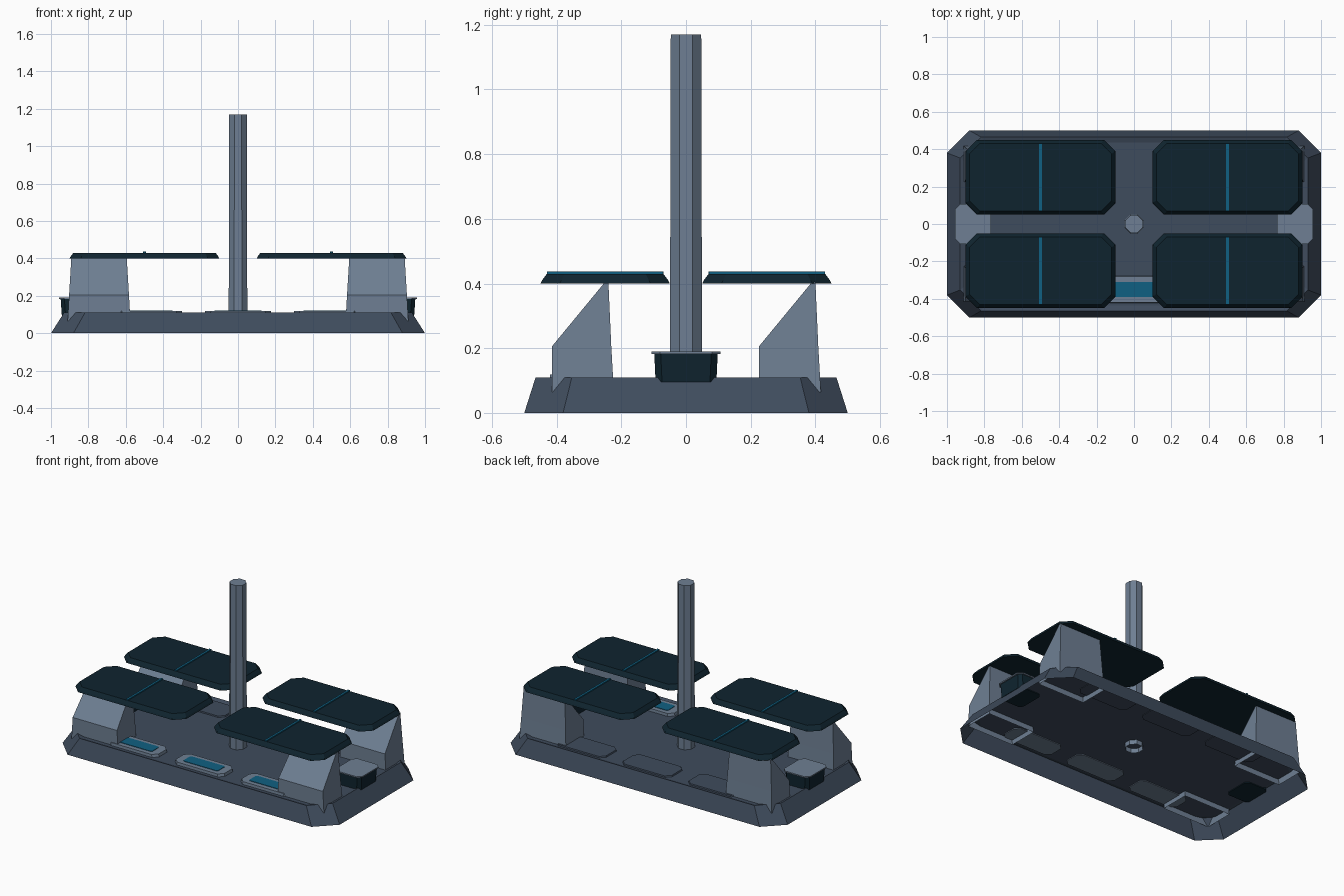
import bpy, bmesh, math

if "Cube" in bpy.data.objects:
    bpy.data.objects.remove(bpy.data.objects["Cube"])


def srgb(r, g, b):
    return tuple(((c / 255 + 0.055) / 1.055) ** 2.4 for c in (r, g, b)) + (1.0,)


def material(name, *rgb):
    m = bpy.data.materials.new(name)
    m.diffuse_color = srgb(*rgb)
    m.use_nodes = True
    m.node_tree.nodes["Principled BSDF"].inputs["Base Color"].default_value = m.diffuse_color
    return m


BASE = material("dark slate", 63, 76, 93)
METAL = material("light slate", 110, 127, 147)
PANEL = material("deep teal", 15, 36, 47)
GLOW = material("blue", 16, 96, 130)


def octagon(cx, cy, hx, hy, c, z):
    """Rectangle ring with chamfered corners, counter-clockwise."""
    pts = [(hx, -hy + c), (hx, hy - c), (hx - c, hy), (-hx + c, hy),
           (-hx, hy - c), (-hx, -hy + c), (-hx + c, -hy), (hx - c, -hy)]
    return [(cx + x, cy + y, z) for x, y in pts]


def circle(r, z, n=8):
    return [(r * math.cos(2 * math.pi * (i + 0.5) / n),
             r * math.sin(2 * math.pi * (i + 0.5) / n), z) for i in range(n)]


def loft(name, rings, mat, bottom=True):
    """Skin stacked rings, cap the top and optionally the bottom."""
    bm = bmesh.new()
    rows = [[bm.verts.new(p) for p in ring] for ring in rings]
    n = len(rows[0])
    for a, b in zip(rows, rows[1:]):
        for i in range(n):
            j = (i + 1) % n
            bm.faces.new((a[i], a[j], b[j], b[i]))
    bm.faces.new(rows[-1])
    if bottom:
        bm.faces.new(rows[0][::-1])
    me = bpy.data.meshes.new(name)
    bm.to_mesh(me)
    bm.free()
    me.materials.append(mat)
    ob = bpy.data.objects.new(name, me)
    bpy.context.collection.objects.link(ob)
    return ob


# Hollow base shell, open below, with a slightly sunk deck
loft("base", [octagon(0, 0, 1.0, 0.5, 0.12, 0),
              octagon(0, 0, 0.93, 0.465, 0.112, 0.11),
              octagon(0, 0, 0.90, 0.435, 0.105, 0.10)], BASE, bottom=False)

# Central mast
loft("mast", [circle(0.054, 0.07), circle(0.051, 1.17)], METAL, bottom=False)

for sx in (-1, 1):
    for sy, y0 in ((-1, -0.415), (1, 0.225)):
        tag = ("left" if sx < 0 else "right") + ("_front" if sy < 0 else "_back")

        # Wedge leg: upright front, sloped upper face, open below
        cx = 0.743 * sx
        rings = []
        for z, hx, ya, yb in ((0.065, 0.168, 0, 0.192),
                              (0.205, 0.160, 0, 0.184),
                              (0.405, 0.148, 0.165, 0.175)):
            ya, yb = y0 + ya, y0 + yb
            rings.append([(cx - hx, ya, z), (cx + hx, ya, z),
                          (cx + hx, yb, z), (cx - hx, yb, z)])
        loft("leg_" + tag, rings, METAL, bottom=False)

        # Flat pad with bevelled rim
        px, py = 0.5 * sx, 0.25 * sy
        loft("pad_" + tag, [octagon(px, py, 0.40, 0.20, 0.06, 0.40),
                            octagon(px, py, 0.395, 0.195, 0.06, 0.41),
                            octagon(px, py, 0.38, 0.18, 0.055, 0.43)], PANEL)

        # Light strip across the pad
        loft("pad_strip_" + tag, [octagon(px, py, 0.007, 0.18, 0.001, z)
                                  for z in (0.43, 0.437)], GLOW)

    # End box with a lid
    side = "left" if sx < 0 else "right"
    ex = 0.86 * sx
    loft("end_box_" + side, [octagon(ex, 0, 0.082, 0.094, 0.02, 0.095),
                             octagon(ex, 0, 0.088, 0.098, 0.02, 0.182)], PANEL)
    loft("end_lid_" + side, [octagon(ex, 0, 0.096, 0.106, 0.025, z)
                             for z in (0.182, 0.19)], METAL)

for i, x in enumerate((-0.475, 0, 0.475)):
    # Front light: frame with a glowing plate
    loft(f"front_frame_{i}", [octagon(x, -0.35, 0.18, 0.072, 0.03, 0.095),
                              octagon(x, -0.35, 0.175, 0.070, 0.03, 0.118)], METAL)
    loft(f"front_light_{i}", [octagon(x, -0.35, 0.125, 0.04, 0.008, z)
                              for z in (0.117, 0.121)], GLOW)
    # Back hatch plate
    loft(f"back_hatch_{i}", [octagon(x, 0.345, 0.18, 0.085, 0.03, 0.095),
                             octagon(x, 0.345, 0.175, 0.082, 0.03, 0.108)], BASE)
